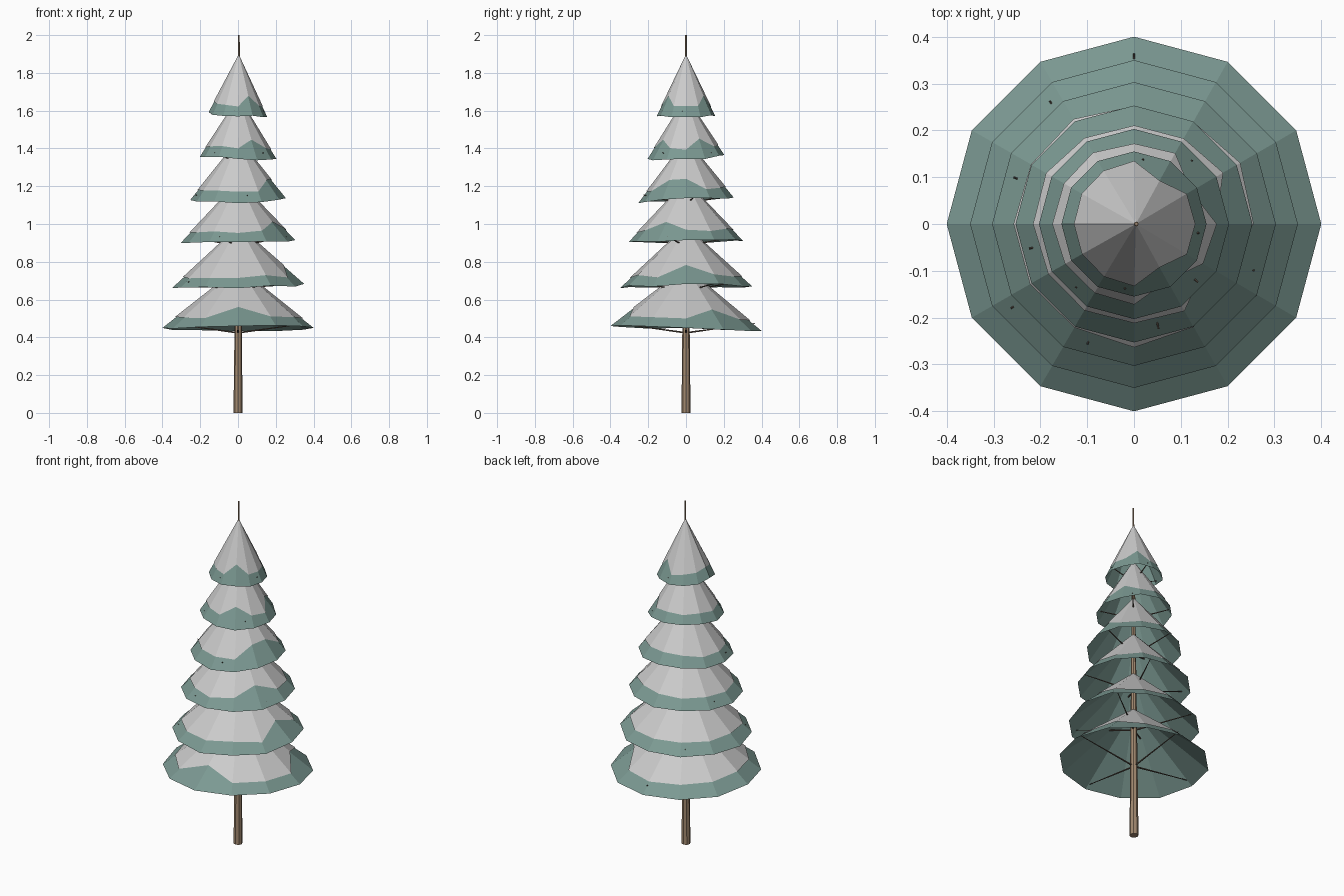
import bpy, math, random
from mathutils import Vector

if "Cube" in bpy.data.objects:
    bpy.data.objects.remove(bpy.data.objects["Cube"])

random.seed(4)
SIDES = 12


def material(name, rgb):
    m = bpy.data.materials.new(name)
    m.diffuse_color = (*rgb, 1)
    m.use_nodes = True
    m.node_tree.nodes["Principled BSDF"].inputs["Base Color"].default_value = m.diffuse_color
    return m


GREEN = material("needles", (0.2, 0.32, 0.29))
WHITE = material("snow", (0.85, 0.86, 0.86))
BARK = material("bark", (0.36, 0.25, 0.16))
TWIG = material("twig", (0.12, 0.09, 0.07))


def mesh_object(name, verts, faces, mat):
    me = bpy.data.meshes.new(name)
    me.from_pydata(verts, [], faces)
    me.materials.append(mat)
    ob = bpy.data.objects.new(name, me)
    bpy.context.collection.objects.link(ob)
    return ob


def cone_shell(name, apex, rim, mat):
    n = len(rim)
    return mesh_object(name, [apex] + rim,
                       [(0, i + 1, (i + 1) % n + 1) for i in range(n)], mat)


def tapered_rod(name, a, b, r1, r2, sides, mat):
    d = b - a
    bpy.ops.mesh.primitive_cone_add(vertices=sides, radius1=r1, radius2=r2,
                                    depth=d.length, location=(a + b) / 2)
    ob = bpy.context.object
    ob.name = name
    ob.rotation_euler = d.to_track_quat('Z', 'Y').to_euler()
    ob.data.materials.append(mat)


# Trunk running through the whole tree
tapered_rod("trunk", Vector((0, 0, 0)), Vector((0.005, 0, 2)), 0.024, 0.004, 8, BARK)

# Tiers: radius, rim heights at +x, +y, -x, -y, and directions where the snow is notched
TIERS = [
    (0.40, (0.450, 0.434, 0.450, 0.460), (270, 30)),
    (0.35, (0.683, 0.670, 0.660, 0.660), (0,)),
    (0.303, (0.915, 0.910, 0.900, 0.905), (330,)),
    (0.253, (1.137, 1.140, 1.127, 1.110), (330, 0)),
    (0.203, (1.345, 1.365, 1.355, 1.345), (300, 30)),
    (0.155, (1.566, 1.570, 1.593, 1.570), (300, 60)),
]

for k, (radius, heights, notches) in enumerate(TIERS):
    mean = sum(heights) / 4
    apex = Vector((0.004, 0, mean + 0.318))

    # Needle skirt with a slightly uneven rim
    rim = []
    for i in range(SIDES):
        a = math.tau * i / SIDES
        q, f = divmod(i, 3)
        z = heights[q] + (heights[(q + 1) % 4] - heights[q]) * f / 3
        if f:
            z += random.uniform(-0.008, 0.008)
        rim.append(Vector((radius * math.cos(a), radius * math.sin(a), z)))
    cone_shell(f"needle_tier_{k + 1}", apex, rim, GREEN)

    # Snow cap lying just above the needles
    lift = Vector((0, 0, 0.006))
    snow = []
    for i, p in enumerate(rim):
        t = 0.69 if i * 30 in notches else random.uniform(0.83, 0.87)
        snow.append(apex.lerp(p, t) + lift)
    cone_shell(f"snow_tier_{k + 1}", apex + lift, snow, WHITE)

    # Four twigs, turned a little further on each tier
    for j in range(4):
        a = math.radians(90 + 34.4 * k + 90 * j)
        out = Vector((math.cos(a), math.sin(a), 0))
        tapered_rod(f"twig_{k + 1}_{j + 1}", Vector((0, 0, mean - 0.025)),
                    out * radius * 0.91 + Vector((0, 0, mean + 0.025)),
                    0.005, 0.002, 5, TWIG)
